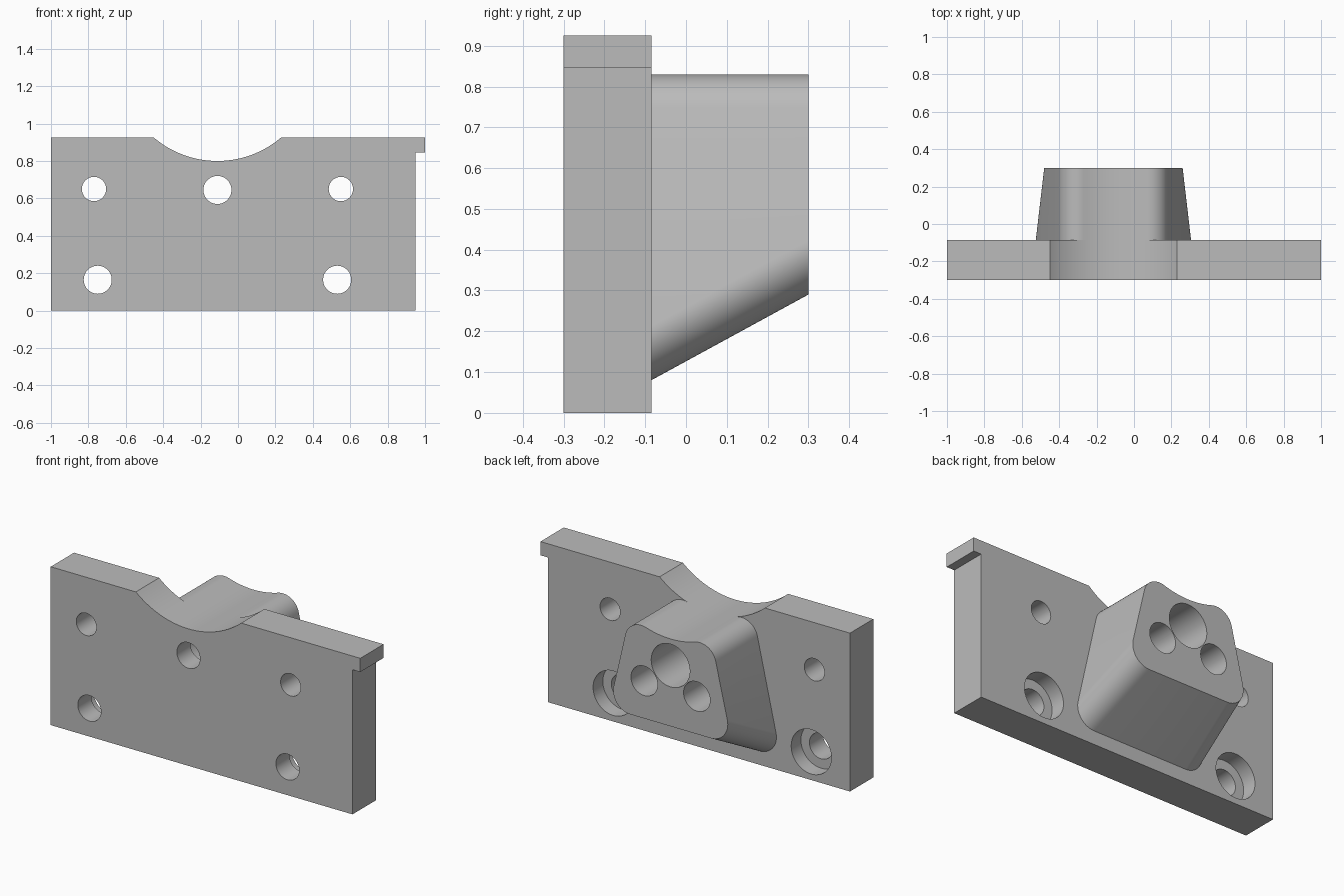
import bpy
import bmesh
from math import sin, cos, atan2, hypot, asin, pi

if "Cube" in bpy.data.objects:
    bpy.data.objects.remove(bpy.data.objects["Cube"], do_unlink=True)

FRONT, MID, BACK = -0.30, -0.085, 0.30   # plate front, plate back, boss end
CX = -0.11                               # centre line of boss and notch
TOP = 0.925
NOTCH_Z, NOTCH_R = 1.325, 0.525

grey = bpy.data.materials.new("plain_grey")
grey.use_nodes = True
grey.diffuse_color = (0.5, 0.5, 0.5, 1)
grey.node_tree.nodes["Principled BSDF"].inputs["Base Color"].default_value = (0.5, 0.5, 0.5, 1)


def arc(cx, cz, r, a0, a1, n):
    return [(cx + r * cos(a0 + (a1 - a0) * i / n), cz + r * sin(a0 + (a1 - a0) * i / n))
            for i in range(n + 1)]


def loft(name, ring_a, ya, ring_b, yb):
    """Solid between two matching xz outlines."""
    bm = bmesh.new()
    a = [bm.verts.new((x, ya, z)) for x, z in ring_a]
    b = [bm.verts.new((x, yb, z)) for x, z in ring_b]
    bm.faces.new(a)
    bm.faces.new(b[::-1])
    for i in range(len(a)):
        j = (i + 1) % len(a)
        bm.faces.new((a[i], b[i], b[j], a[j]))
    bmesh.ops.recalc_face_normals(bm, faces=bm.faces)
    mesh = bpy.data.meshes.new(name)
    bm.to_mesh(mesh)
    bm.free()
    mesh.materials.append(grey)
    obj = bpy.data.objects.new(name, mesh)
    bpy.context.collection.objects.link(obj)
    return obj


def activate(obj):
    bpy.ops.object.select_all(action='DESELECT')
    obj.select_set(True)
    bpy.context.view_layer.objects.active = obj


def drill(obj, x, z, r, y0, y1):
    """Cut a round hole along y."""
    ring = arc(x, z, r, 0, 2 * pi, 48)[:-1]
    cutter = loft("hole_cutter", ring, y0, ring, y1)
    cutter.hide_render = True
    activate(obj)
    mod = obj.modifiers.new("hole", 'BOOLEAN')
    mod.operation = 'DIFFERENCE'
    mod.solver = 'EXACT'
    mod.object = cutter
    bpy.ops.object.modifier_apply(modifier=mod.name)
    bpy.data.objects.remove(cutter, do_unlink=True)


def boss_ring(low_x, low_z):
    """Rounded trapezoid whose top follows the notch arc."""
    up_x, up_z, low_r = 0.19, 0.725, 0.11
    up_r = hypot(up_x, NOTCH_Z - up_z) - NOTCH_R
    tilt = 0.214
    blend = atan2(NOTCH_Z - up_z, -up_x)
    half = arc(low_x, low_z, low_r, -pi / 2, tilt, 16)
    half += arc(up_x, up_z, up_r, tilt, blend, 16)
    half += arc(0, NOTCH_Z, NOTCH_R, blend - pi, -pi / 2, 10)[1:]
    left = [(-x, z) for x, z in half[-2::-1]]
    return [(CX + x, z) for x, z in half + left]


# Mounting plate with side lip and arched notch
reach = asin((NOTCH_Z - TOP) / NOTCH_R)
outline = [(-1, 0), (0.95, 0), (0.95, 0.845), (1, 0.845), (1, TOP)]
outline += arc(CX, NOTCH_Z, NOTCH_R, -reach, reach - pi, 40)
outline += [(-1, TOP)]
plate = loft("mounting_plate", outline, FRONT, outline, MID)

# Boss with sloping underside
boss = loft("tapered_boss", boss_ring(0.305, 0.19), MID, boss_ring(0.26, 0.40), BACK)

# Plain and counterbored plate holes
for x in (-0.77, 0.55):
    drill(plate, x, 0.65, 0.065, FRONT - 0.1, MID + 0.1)
for x, z, r in ((-0.75, 0.165, 0.13), (0.53, 0.165, 0.13), (CX, 0.645, 0.125)):
    drill(plate, x, z, 0.075, FRONT - 0.1, MID + 0.1)
    drill(plate, x, z, r, MID - 0.09, MID + 0.1)

# Boss bore and two pockets
drill(boss, CX, 0.645, 0.125, MID - 0.1, BACK + 0.1)
for side in (-1, 1):
    drill(boss, CX + side * 0.17, 0.51, 0.086, MID + 0.02, BACK + 0.1)

for obj in (plate, boss):
    activate(obj)
    bpy.ops.object.shade_smooth_by_angle(angle=0.5)
